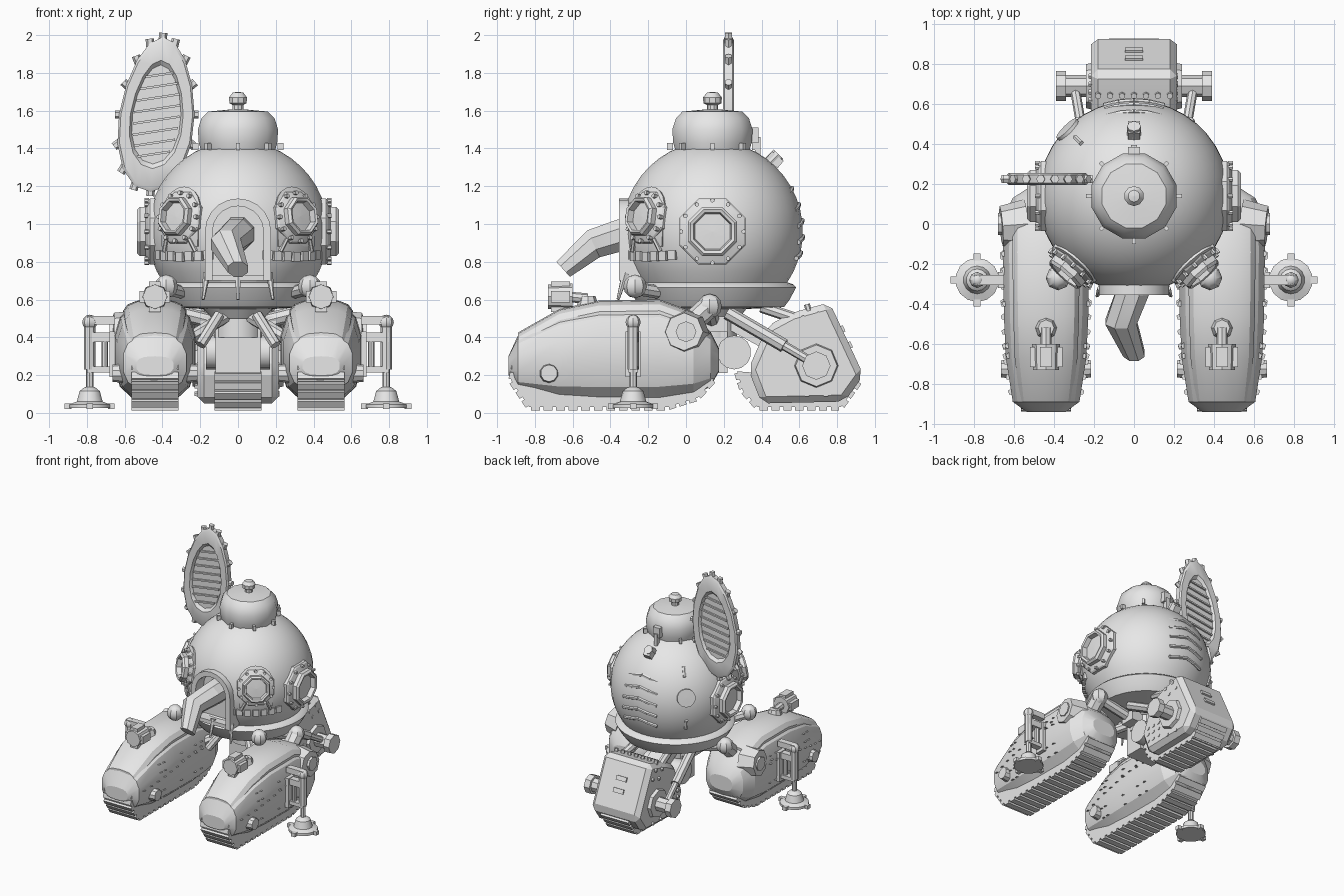
import bpy, bmesh
from math import sin, cos, pi, radians, sqrt
from mathutils import Vector as V, Matrix as M
from mathutils.bvhtree import BVHTree

if "Cube" in bpy.data.objects:
    bpy.data.objects.remove(bpy.data.objects["Cube"])

GREY = (0.8, 0.8, 0.8, 1)
mat = bpy.data.materials.new("plain grey")
mat.use_nodes = True
mat.diffuse_color = GREY
mat.node_tree.nodes["Principled BSDF"].inputs["Base Color"].default_value = GREY
C = V((0, 0.14, 0.96))          # body centre
R = 0.48                        # body radius
SIDES = ((-1, "right"), (1, "left"))


def finish(name, bm, angle=32):
    bmesh.ops.recalc_face_normals(bm, faces=bm.faces[:])
    me = bpy.data.meshes.new(name)
    bm.to_mesh(me)
    bm.free()
    me.materials.append(mat)
    me.shade_smooth()
    me.set_sharp_from_angle(angle=radians(angle))
    ob = bpy.data.objects.new(name, me)
    bpy.context.scene.collection.objects.link(ob)
    return ob


def tube(bm, p, q, r, r2=None, n=8):
    p, q = V(p), V(q)
    rot = (q - p).to_track_quat('Z', 'Y').to_matrix().to_4x4()
    bmesh.ops.create_cone(bm, cap_ends=True, segments=n, radius1=r, radius2=r if r2 is None else r2,
                          depth=(q - p).length, matrix=M.Translation((p + q) / 2) @ rot)


def block(bm, c, size, rot=M()):
    bmesh.ops.create_cube(bm, size=1, matrix=M.Translation(c) @ rot @ M.Diagonal((*size, 1)))


def ball(bm, c, r, n=8):
    bmesh.ops.create_uvsphere(bm, u_segments=n, v_segments=6, radius=r, matrix=M.Translation(c))


def loft(bm, rings, closed=False):
    loops = [[bm.verts.new(p) for p in ring] for ring in rings]
    pairs = list(zip(loops, loops[1:])) + ([(loops[-1], loops[0])] if closed else [])
    for a, b in pairs:
        for i in range(len(a)):
            j = (i + 1) % len(a)
            bm.faces.new((a[i], a[j], b[j], b[i]))
    if not closed:
        bm.faces.new(loops[0])
        bm.faces.new(loops[-1])


def frame(d):
    d = V(d).normalized()
    u = V((0, 0, 1)).cross(d)
    u = u.normalized() if u.length > 0.01 else V((1, 0, 0))
    return d, u, d.cross(u)


def lathe(bm, origin, axis, profile, n=8, turn=0.5):
    d, u, v = frame(axis)
    ang = [2 * pi * (i + turn) / n for i in range(n)]
    loft(bm, [[V(origin) + d * h + (u * cos(a) + v * sin(a)) * r for a in ang] for r, h in profile])


def patch(bm, d, outline, lo, hi):
    """Raised plate that follows the round body."""
    d, u, v = frame(d)
    def ring(s, r):
        return [C + (d + u * a * s + v * b * s).normalized() * r for a, b in outline]
    loft(bm, [ring(1, lo), ring(1, hi), ring(0.7, hi), ring(0.35, hi), ring(0.02, hi)])


def prism(bm, outline, hw, taper=0.0):
    loft(bm, [[(x, y, z) for y, z in outline] for x in (-hw, hw)])


# Round body with collar and underside
bm = bmesh.new()
under = [(0.001, 0.5), (0.14, 0.5), (0.18, 0.55), (0.38, 0.56), (0.41, 0.6), (0.445, 0.665), (0.43, 0.68)]
globe = [(R * cos(radians(a)), C.z + R * sin(radians(a))) for a in range(-34, 87, 8)]
lathe(bm, (0, C.y, 0), (0, 0, 1), under + globe + [(0.001, C.z + R)], 40)
body = finish("round_body", bm)


def arch(r, base, top=0.96, n=10):
    return [(-r, base)] + [(-r * cos(pi * i / n), top + r * sin(pi * i / n)) for i in range(n + 1)] + [(r, base)]


# Arched front opening
bm = bmesh.new()
loft(bm, [[(x, y, z) for x, z in arch(0.135, 0.73)] for y in (-0.5, -0.25)])
cutter = finish("opening_cutter", bm)
cutter.hide_render = True
cutter.hide_viewport = True
cut = body.modifiers.new("opening", 'BOOLEAN')
cut.operation, cut.object, cut.solver = 'DIFFERENCE', cutter, 'EXACT'

bm = bmesh.new()
loft(bm, [[(a, -0.355, b), (a, -0.24, b), (c, -0.24, d), (c, -0.355, d)]
          for (a, b), (c, d) in zip(arch(0.175, 0.7), arch(0.135, 0.7))])
for x in (-0.165, 0, 0.165):
    tube(bm, (x, -0.32, 0.74), (x * 1.12, -0.36, 0.6), 0.02, 0.008, 6)
block(bm, (0, -0.29, 0.715), (0.34, 0.1, 0.03))
finish("opening_frame", bm)

# Bent snout
bm = bmesh.new()
path = [((0.0, -0.2, 0.95), 0.095), ((-0.01, -0.35, 0.94), 0.092), ((-0.065, -0.49, 0.895), 0.085), ((0, -0.65, 0.76), 0.058)]
rings = []
for (p, r), tilt in zip(path, (0, 8, 25, 42)):
    t = radians(tilt)
    rings.append([V(p) + V((cos(a), -sin(a) * sin(t), sin(a) * cos(t))) * r
                  for a in [2 * pi * (i + .5) / 8 for i in range(8)]])
loft(bm, rings)
finish("snout", bm, 20)

# Top cap and knob
bm = bmesh.new()
lathe(bm, (0, C.y, 0), (0, 0, 1), [(0.2, 1.38), (0.215, 1.43), (0.22, 1.5), (0.2, 1.56), (0.165, 1.595), (0.001, 1.61)], 12)
lathe(bm, (0, C.y, 0), (0, 0, 1), [(0.03, 1.58), (0.03, 1.63), (0.048, 1.64), (0.05, 1.67), (0.03, 1.695), (0.001, 1.7)], 10)
for i in range(8):
    a = pi * i / 4
    block(bm, C + V((0.225 * cos(a), 0.225 * sin(a), 0.45)), (0.03, 0.02, 0.035), M.Rotation(a, 4, 'Z'))
finish("top_cap", bm)


# Portholes
def porthole(name, d, k, lift):
    bm = bmesh.new()
    prof = [(0.19, 0.40), (0.19, 0.465), (0.18, 0.475), (0.14, 0.49), (0.14, 0.52), (0.125, 0.535),
            (0.108, 0.53), (0.1, 0.495), (0.001, 0.5)]
    lathe(bm, C, d, [(r * k, h + lift) for r, h in prof])
    w, u, v = frame(d)
    for i in range(12):
        a = 2 * pi * i / 12
        p = C + w * (0.47 + lift) + (u * cos(a) + v * sin(a)) * 0.165 * k
        tube(bm, p, p + w * 0.025, 0.012, n=6)
    finish(name, bm, 25)


for s, side in SIDES:
    porthole(side + "_side_porthole", (s, 0, 0), 1, 0)
    d = V((0.33 * s, -0.375, 0.08))
    porthole(side + "_front_porthole", d, 0.78, 0.005)
    # Arched plate with a toothed lower edge behind the porthole
    bm = bmesh.new()
    patch(bm, d, [(x * 2, (z - 1.0) * 2) for x, z in arch(0.14, 0.83, 1.04)], R - 0.05, R + 0.012)
    w, u, v = frame(d)
    for i in range(-3, 4):
        p = C + (w + u * i * 0.14 - v * 0.47).normalized() * R
        block(bm, p, (0.045, 0.03, 0.05), M.Rotation(0.72 * s + i * 0.12, 4, 'Z'))
    for i in (-1, 1):
        tube(bm, C + (w + u * i * .17 - v * .24).normalized() * .49, C + (w + u * i * .25 - v * .4).normalized() * .49, .012, n=6)
    finish(side + "_porthole_plate", bm)

# Back louvres, plug, slots and lifting hooks
bm = bmesh.new()
for z in (1.19, 1.105, 1.02, 0.935, 0.85):
    r = sqrt(R * R - (z - C.z) ** 2)
    pts = [V((r * sin(a), C.y + r * cos(a), z - 0.1 * abs(a))) for a in (-0.32, -0.16, 0, 0.16, 0.32)]
    for p, q in zip(pts, pts[1:]):
        tube(bm, p, q, 0.013, n=6)
finish("back_louvres", bm)
bm = bmesh.new()
lathe(bm, C, (-0.69, 0.69, 0.2), [(0.07, 0.44), (0.07, 0.49), (0.001, 0.492)], 14)
for el in (35, -15):
    d = V((-cos(radians(el)), cos(radians(el)), sin(radians(el)) * 1.41)).normalized()
    w, u, v = frame(d)
    tube(bm, C + w * 0.48 - v * 0.04, C + w * 0.48 + v * 0.04, 0.014, n=6)
tube(bm, (0, 0.42, 1.3), (0, 0.49, 1.37), 0.035)
block(bm, (0, 0.47, 1.34), (0.06, 0.08, 0.05), M.Rotation(-0.7, 4, 'X'))
block(bm, (0, 0.365, 1.47), (0.06, 0.04, 0.08))
block(bm, (0, 0.38, 1.41), (0.03, 0.03, 0.1))
finish("back_fittings", bm)

# Upright oval hatch
bm = bmesh.new()


def oval(k, y, n=16):
    out = []
    for i in range(n):
        a = 2 * pi * i / n
        z = 0.41 * sin(a) * k
        out.append(V((-0.43 + 0.2 * cos(a) * (1 - 0.15 * sin(a)) * k + 0.08 * z, y, 1.58 + z)))
    return out


loft(bm, [oval(k, y) for k, y in ((0.01, 0.215), (0.64, 0.215), (0.7, 0.195), (0.95, 0.195), (1, 0.205),
                                  (1, 0.245), (0.95, 0.255), (0.7, 0.255), (0.64, 0.235), (0.01, 0.235))])
for i in range(8):
    z = -0.21 + 0.06 * i
    w = 0.25 * sqrt(1 - (z / 0.28) ** 2) * (1 - 0.3 * z)
    block(bm, (-0.43 + 0.08 * z, 0.225, 1.58 + z), (w, 0.045, 0.012), M.Rotation(-0.15, 4, 'Y'))
for p in oval(1, 0.225):
    out = (p - V((-0.43, 0.225, 1.58))).normalized()
    tube(bm, p - out * 0.02, p + out * 0.022, 0.022, n=6)
finish("oval_hatch", bm)


def rivets(bm, tree, spots, signs, cx):
    for y, z in spots:
        for s in signs:
            hit, nor, _, _ = tree.ray_cast(V((cx + s, y, z)), V((-s, 0, 0)))
            if hit:
                tube(bm, hit - nor * 0.005, hit + nor * 0.014, 0.017, 0.012, 5)


def belt(bm, cx, path, hw):
    """Track belt with evenly spaced lugs."""
    loft(bm, [[(cx + x, y, z) for y, z in path] for x in (-hw, hw)])
    for (y0, z0), (y1, z1) in zip(path, path[1:]):
        run = V((0, y1 - y0, z1 - z0))
        count = max(1, round(run.length / 0.065))
        for i in range(count):
            p = V((cx, y0, z0)) + run * (i + 0.5) / count
            block(bm, p, (hw * 2, run.length / count * 0.7, 0.034), M.Rotation(V((1, 0)).angle_signed(V((run.y, run.z))) * -1, 4, 'X'))


# Front track pods
STATIONS = [(-0.94, 0.2, 0.3, 0.1), (-0.89, 0.12, 0.41, 0.17), (-0.67, 0.07, 0.535, 0.205), (-0.46, 0.06, 0.58, 0.215),
            (-0.14, 0.06, 0.585, 0.22), (0.04, 0.09, 0.52, 0.215), (0.13, 0.14, 0.43, 0.17), (0.175, 0.22, 0.34, 0.1)]


def pod_ring(cx, y, zb, zt, hw, n=14):
    out = []
    for i in range(n):
        a = 2 * pi * (i + 0.5) / n
        c, s = cos(a), sin(a)
        out.append((cx + hw * abs(c) ** 0.7 * (1 if c > 0 else -1), y,
                    (zb + zt) / 2 + (zt - zb) / 2 * abs(s) ** 0.75 * (1 if s > 0 else -1)))
    return out


ROW = [(-0.84 + 0.075 * i, 0.28 + 0.013 * i) for i in range(10)]
GRID = [(y, z) for y in (-0.66, -0.61, -0.4, -0.23, -0.15) for z in (0.14, 0.21, 0.37, 0.43)]
for s, side in SIDES:
    cx = 0.44 * s
    bm = bmesh.new()
    loft(bm, [pod_ring(cx, *st) for st in STATIONS])
    tree = BVHTree.FromBMesh(bm)
    finish(side + "_track_pod", bm, 22)
    bm = bmesh.new()
    rivets(bm, tree, ROW + GRID, (-1, 1), cx)
    finish(side + "_pod_rivets", bm)

    # Raised hood over the pod
    bm = bmesh.new()
    loft(bm, [pod_ring(cx, y, zt - 0.16, zt + 0.015, hw * 0.78) for y, zb, zt, hw in STATIONS[1:6]])
    finish(side + "_pod_hood", bm, 22)

    bm = bmesh.new()
    belt(bm, cx, [(-0.9, 0.27), (-0.925, 0.17), (-0.83, 0.03), (-0.1, 0.03), (0.06, 0.08), (0.15, 0.18)], 0.125)
    finish(side + "_track_belt", bm)

    # Hubs, shoulder pad and arm to the body
    bm = bmesh.new()
    for t in (-1, 1):
        tube(bm, (cx + t * 0.14, -0.725, 0.21), (cx + t * 0.225, -0.725, 0.21), 0.055, 0.045, 10)
    tube(bm, (cx + s * 0.1, 0, 0.42), (cx + s * 0.225, -0.01, 0.43), 0.125, 0.1)
    tube(bm, (cx + s * 0.2, 0, 0.43), (cx + s * 0.24, 0, 0.43), 0.055)
    tube(bm, (cx, 0.0, 0.45), (cx, 0.12, 0.56), 0.06)
    ball(bm, (cx, 0.125, 0.565), 0.065)
    tube(bm, (cx, 0.12, 0.56), (0.12 * s, 0.14, 0.48), 0.04)
    tube(bm, (0.28 * s, -0.1, 0.38), (0.05 * s, 0.05, 0.52), 0.035)
    finish(side + "_shoulder", bm)

    # Headlamp on a short neck
    bm = bmesh.new()
    tube(bm, (cx, -0.52, 0.56), (cx, -0.52, 0.62), 0.06, 0.04)
    tube(bm, (cx, -0.52, 0.605), (cx, -0.63, 0.615), 0.028)
    tube(bm, (cx, -0.73, 0.615), (cx, -0.6, 0.615), 0.065, 0.07)
    for t in (-1, 1):
        block(bm, (cx + t * 0.066, -0.665, 0.615), (0.03, 0.1, 0.06))
        block(bm, (cx, -0.665, 0.615 + t * 0.066), (0.06, 0.1, 0.03))
    finish(side + "_headlamp", bm)
    bm = bmesh.new()
    ball(bm, (0.38 * s, -0.27, 0.67), 0.062)
    tube(bm, (0.38 * s, -0.27, 0.66), (0.3 * s, -0.15, 0.64), 0.035)
    finish(side + "_corner_ball", bm)

    # Outrigger leg and foot
    bm = bmesh.new()
    x, y = 0.785 * s, -0.28
    lathe(bm, (x, y, 0), (0, 0, 1), [(0.11, 0.025), (0.11, 0.045), (0.07, 0.06), (0.055, 0.115), (0.03, 0.135), (0.001, 0.14)], 14)
    for i in range(4):
        a = pi * i / 2
        block(bm, (x + 0.115 * cos(a), y + 0.115 * sin(a), 0.035), (0.035, 0.035, 0.03))
    tube(bm, (x, y, 0.1), (x, y, 0.25), 0.02)
    tube(bm, (x, y, 0.23), (x, y, 0.49), 0.03)
    ball(bm, (x, y, 0.48), 0.04)
    tube(bm, (0.705 * s, y, 0.22), (0.705 * s, y, 0.42), 0.018)
    for z, h in ((0.23, 0.03), (0.4, 0.05), (0.49, 0.045)):
        block(bm, (0.725 * s, y, z), (0.15, 0.05, h))
    block(bm, (0.665 * s, y, 0.31), (0.03, 0.08, 0.24))
    finish(side + "_outrigger", bm)

# Rear track pod
bm = bmesh.new()
prism(bm, [(0.33, 0.23), (0.43, 0.46), (0.56, 0.53), (0.76, 0.585), (0.94, 0.2), (0.84, 0.06), (0.4, 0.05)], 0.215)
bmesh.ops.bevel(bm, geom=bm.edges[:], offset=0.035, segments=1, affect='EDGES')
tree = BVHTree.FromBMesh(bm)
finish("rear_track_pod", bm, 20)
bm = bmesh.new()
rivets(bm, tree, [(y, z) for y in (0.42, 0.48, 0.54) for z in (0.14, 0.2, 0.25)] +
       [(0.62, 0.5), (0.66, 0.44), (0.7, 0.52), (0.74, 0.46), (0.64, 0.1), (0.74, 0.1)], (-1, 1), 0)
for i in range(7):
    x = -0.18 + 0.06 * i
    tube(bm, (x, 0.65, 0.54), (x, 0.64, 0.575), 0.016, n=6)
for y, z in ((0.83, 0.445), (0.87, 0.36)):
    block(bm, (0, y, z), (0.09, 0.015, 0.035), M.Rotation(0.43, 4, 'X'))
finish("rear_pod_rivets", bm)
bm = bmesh.new()
belt(bm, 0, [(0.27, 0.22), (0.3, 0.12), (0.38, 0.03), (0.82, 0.03), (0.92, 0.17)], 0.125)
finish("rear_track_belt", bm)

# Rear axle, struts and drum
bm = bmesh.new()
for s, side in SIDES:
    tube(bm, (0.18 * s, 0.69, 0.25), (0.24 * s, 0.69, 0.25), 0.125, 0.11)
    tube(bm, (0.22 * s, 0.69, 0.25), (0.36 * s, 0.69, 0.25), 0.055)
    tube(bm, (0.34 * s, 0.69, 0.25), (0.39 * s, 0.69, 0.25), 0.075)
    tube(bm, (0.3 * s, 0.7, 0.25), (0.22 * s, 0.24, 0.52), 0.025)
    tube(bm, (0.27 * s, 0.52, 0.355), (0.22 * s, 0.22, 0.53), 0.037)
    tube(bm, (0.18 * s, 0.64, 0.48), (0.14 * s, 0.4, 0.56), 0.03)
    tube(bm, (0.1 * s, -0.02, 0.52), (0.2 * s, -0.1, 0.36), 0.03)
tube(bm, (-0.17, 0.255, 0.32), (0.17, 0.255, 0.32), 0.09, n=14)
finish("rear_axle", bm)

# Central column under the body
bm = bmesh.new()
tube(bm, (0, C.y, 0.4), (0, C.y, 0.56), 0.13, n=14)
block(bm, (0, 0.14, 0.33), (0.24, 0.16, 0.24))
block(bm, (0, 0.3, 0.44), (0.16, 0.24, 0.07), M.Rotation(-0.5, 4, 'X'))
block(bm, (0, 0.16, 0.47), (0.4, 0.12, 0.08))
finish("central_column", bm)
